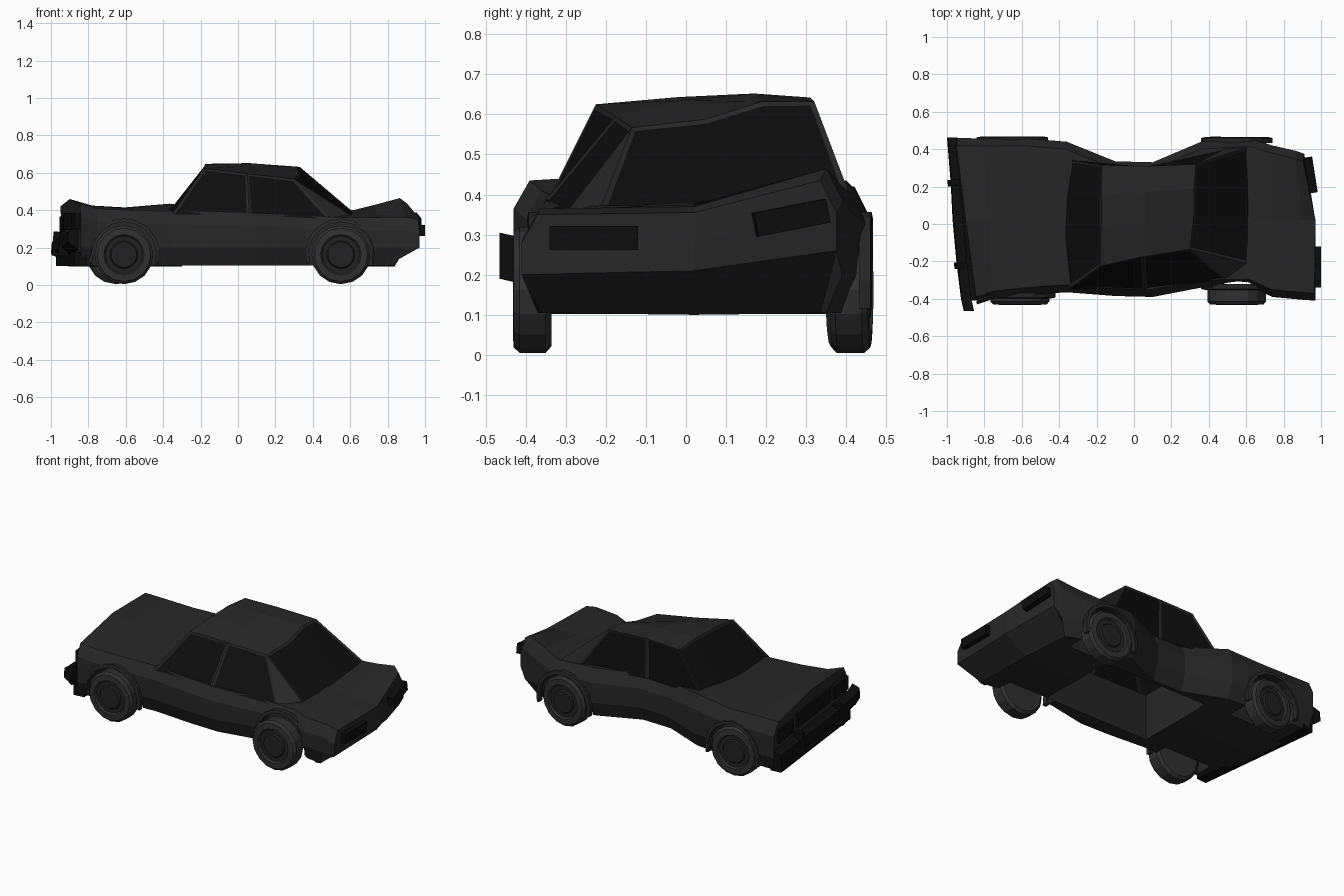
import bpy, bmesh
from math import sin, cos, pi, radians
from mathutils import Vector, Matrix

if "Cube" in bpy.data.objects:
    bpy.data.objects.remove(bpy.data.objects["Cube"])


def material(name, v):
    m = bpy.data.materials.new(name)
    m.diffuse_color = (v, v, v, 1)
    m.use_nodes = True
    m.node_tree.nodes["Principled BSDF"].inputs["Base Color"].default_value = m.diffuse_color
    return m


PAINT, GLASS = material("dark_paint", 0.02), material("black_glass", 0.004)
TYRE, HUB = material("tyre_grey", 0.03), material("hub_grey", 0.016)


def make(name, verts, faces, *mats):
    me = bpy.data.meshes.new(name)
    me.from_pydata(verts, [], faces)
    bm = bmesh.new()
    bm.from_mesh(me)
    bmesh.ops.recalc_face_normals(bm, faces=bm.faces)
    bm.to_mesh(me)
    bm.free()
    ob = bpy.data.objects.new(name, me)
    bpy.context.collection.objects.link(ob)
    for m in mats:
        me.materials.append(m)
    return ob


def box(name, loc, size, mat, rot=(0, 0, 0)):
    v = [(sx * size[0] / 2, sy * size[1] / 2, sz * size[2] / 2)
         for sx in (-1, 1) for sy in (-1, 1) for sz in (-1, 1)]
    f = [(0, 1, 3, 2), (4, 6, 7, 5), (0, 4, 5, 1), (2, 3, 7, 6), (0, 2, 6, 4), (1, 5, 7, 3)]
    ob = make(name, v, f, mat)
    ob.location, ob.rotation_euler = loc, rot
    return ob


def lathe(name, profile, sides, *mats):
    """Closed turned shape round the y axis from (radius, y) pairs."""
    n = len(profile)
    v = [(r * cos(2 * pi * i / sides), y, r * sin(2 * pi * i / sides))
         for i in range(sides) for r, y in profile]
    f = [(i * n + j, i * n + j + 1, (i + 1) % sides * n + j + 1, (i + 1) % sides * n + j)
         for i in range(sides) for j in range(n - 1)]
    f += [tuple(i * n for i in range(sides)), tuple(i * n + n - 1 for i in range(sides))]
    return make(name, v, f, *mats)


def cut(target, cutter):
    cutter.hide_render = True
    mod = target.modifiers.new("cut", 'BOOLEAN')
    mod.operation, mod.object, mod.solver = 'DIFFERENCE', cutter, 'EXACT'
    bpy.context.view_layer.objects.active = target
    bpy.ops.object.modifier_apply(modifier=mod.name)
    bpy.data.objects.remove(cutter)


# Crumpled lower body: x near/mid/far, y near/far, deck height near/mid/far
STATIONS = [
    (-.84, -.90, -.945, -.43, .46, .435, .46, .42),
    (-.75, -.78, -.80, -.40, .457, .41, .425, .42),
    (-.58, -.59, -.60, -.38, .46, .40, .41, .415),
    (-.36, -.36, -.36, -.365, .44, .395, .40, .435),
    (-.10, -.10, -.10, -.385, .335, .39, .395, .40),
    (.10, .10, .10, -.39, .33, .385, .395, .40),
    (.36, .36, .36, -.34, .44, .37, .385, .41),
    (.62, .62, .62, -.335, .455, .36, .38, .40),
    (.74, .74, .74, -.39, .42, .362, .375, .43),
    (.90, .90, .87, -.405, .39, .365, .37, .465),
    (.97, .97, .91, -.41, .375, .35, .355, .435),
]
verts, faces, N = [], [], 10
for k, (xn, xm, xp, yn, yp, zn, zm, zp) in enumerate(STATIONS):
    tail = k == len(STATIONS) - 1
    b = -.17 if tail else -.06 if k == len(STATIONS) - 2 else 0
    verts += [(xn + b, yn + .04, .105), (xn, yn, .20), (xn, yn, zn - .07), (xn - .005, yn + .04, zn),
              (xm, .02, zm), (xp - .005, yp - .04, zp), (xp, yp, zp - .08),
              (xp, yp, .26 if tail else .20), (xp + b, yp - .04, .105), (xm + b, .02, .10)]
    if k:
        a = (k - 1) * N
        faces += [(a + j, a + (j + 1) % N, a + N + (j + 1) % N, a + N + j) for j in range(N)]
for k in (0, len(STATIONS) - 1):
    a, m = k * N, len(verts)
    x, zm = STATIONS[k][1], STATIONS[k][6]
    verts += [(x, .02, .21), (x, .02, zm - .07)]
    faces += [(a, a + 1, m, a + 9), (a + 9, m, a + 7, a + 8), (a + 1, a + 2, m + 1, m),
              (m, m + 1, a + 6, a + 7), (a + 2, a + 3, a + 4, m + 1), (m + 1, a + 4, a + 5, a + 6)]
body = make("car_body", verts, faces, PAINT)

# Open cabin floor, then wheels with their wells and arch lips
cut(body, box("cabin_cutter", (.07, .01, .3), (.74, .52, .8), PAINT))
TYRE_PROFILE = [(.085, .045), (.14, .045), (.157, .03), (.157, -.035), (.143, -.05),
                (.108, -.052), (.10, -.04), (.075, -.04), (.068, -.05)]
for name, x, y, side, lip, tilt in (("front_near", -.61, -.38, 1, -.385, 0), ("rear_near", .55, -.38, 1, -.34, 0),
                                    ("front_far", -.65, .405, -1, .455, 5), ("rear_far", .55, .41, -1, .452, -3)):
    well = lathe("well_cutter", [(.178, -.15), (.178, .13)], 20, PAINT)
    well.location = (x, y, .165)
    if side < 0:
        well.rotation_euler.z = pi
    cut(body, well)
    wheel = lathe(name + "_wheel", TYRE_PROFILE, 16, TYRE, HUB)
    for p in wheel.data.polygons:
        c = p.center
        if c.y < -.035 and (c.x ** 2 + c.z ** 2) ** .5 < .1:
            p.material_index = 1
    wheel.location = (x, y, .162)
    wheel.rotation_euler = (0, 0, (0 if side > 0 else pi) + radians(tilt))
    av, af, steps = [], [], 10
    for i in range(steps + 1):
        t = radians(-15 + 210 * i / steps)
        av += [(x + r * cos(t), lip + d, .165 + r * sin(t))
               for r, d in ((.172, -.012), (.192, -.008), (.192, .02), (.172, .02))]
        if side < 0:
            av[-4:] = [(p[0], 2 * lip - p[1], p[2]) for p in av[-4:]]
        if i:
            a = 4 * (i - 1)
            af += [(a + j, a + (j + 1) % 4, a + 4 + (j + 1) % 4, a + 4 + j) for j in range(4)]
    af += [(0, 1, 2, 3), tuple(range(4 * steps, 4 * steps + 4))]
    make(name + "_arch_lip", av, af, PAINT)

# Dented cabin: windscreen base, three roof rows, rear glass base, side bases
cabin_rows = [
    [(-.35, -.345, .385), (-.37, -.1, .395), (-.37, .15, .40), (-.35, .345, .40)],
    [(-.18, -.225, .625), (-.175, -.02, .643), (-.175, .15, .648), (-.17, .315, .635)],
    [(.05, -.175, .595), (.06, .0, .635), (.06, .17, .652), (.06, .31, .642)],
    [(.30, -.135, .567), (.32, .05, .588), (.32, .19, .632), (.33, .32, .632)],
    [(.60, -.21, .375), (.62, .04, .38), (.62, .2, .385), (.61, .41, .395)]]
verts = [p for row in cabin_rows for p in row]
verts += [(.06, -.355, .38), (.49, -.295, .36), (.06, .31, .385), (.49, .405, .39)]
faces = [(4 * i + j, 4 * i + j + 1, 4 * i + j + 5, 4 * i + j + 4) for i in range(4) for j in range(3)]
faces += [(0, 20, 8, 4), (20, 21, 12, 8), (21, 16, 12), (3, 22, 11, 7), (22, 23, 15, 11), (23, 19, 15)]
cabin = make("cabin", verts, faces, PAINT, GLASS)
bm = bmesh.new()
bm.from_mesh(cabin.data)
bm.faces.ensure_lookup_table()
fs = list(bm.faces)
for panes in (fs[0:3], fs[9:12], [fs[12]], [fs[13]], [fs[15]], [fs[16]]):
    bmesh.ops.inset_region(bm, faces=panes, thickness=.014, depth=-.004)
    for f in panes:
        f.material_index = 1
bm.to_mesh(cabin.data)
bm.free()

# Bent front bumper swept across the nose
path = [(-.885, -.465, .25), (-.90, -.40, .235), (-.925, -.2, .22), (-.945, .02, .21), (-.955, .22, .20), (-.975, .462, .19)]
verts, faces = [], []
for i, (x, y, z) in enumerate(path):
    verts += [(x - .025, y, z - .02), (x - .02, y, z + .04), (x + .03, y, z + .055), (x + .03, y, z - .06)]
    if i:
        a = 4 * (i - 1)
        faces += [(a + j, a + (j + 1) % 4, a + 4 + (j + 1) % 4, a + 4 + j) for j in range(4)]
faces += [(0, 1, 2, 3), (20, 21, 22, 23)]
make("front_bumper", verts, faces, GLASS)

# Grille, headlights, lower front valance and hanging bumper pieces
skew = radians(6.5)
box("grille", (-.897, .01, .34), (.03, .38, .09), GLASS, (0, 0, skew))
for n, x, y, z in (("near", -.868, -.31, .34), ("far", -.93, .33, .325)):
    box(n + "_headlight", (x, y, z), (.03, .18, .085), GLASS, (0, 0, skew))
box("front_valance", (-.89, .01, .14), (.07, .84, .075), GLASS, (0, 0, skew))
for n, x, y in (("near", -.93, -.22), ("far", -.965, .22)):
    box(n + "_bumper_guard", (x, y, .22), (.05, .035, .13), GLASS, (0, .1, skew))

# Tail lights, the far one knocked askew
box("near_tail_light", (.975, -.23, .292), (.05, .22, .06), GLASS)
box("far_tail_light", (.945, .262, .342), (.045, .185, .06), GLASS, (radians(11), 0, radians(9)))
